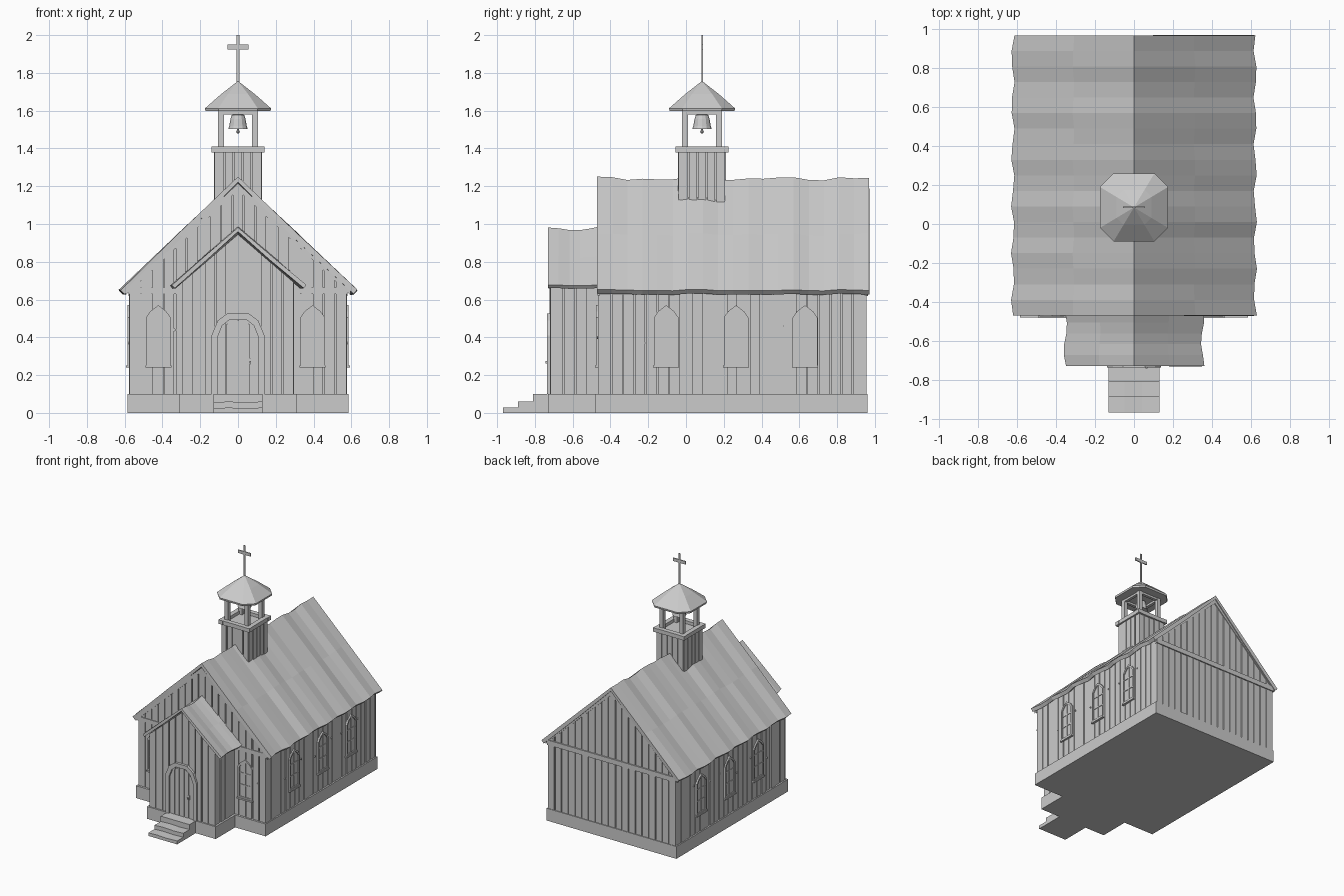
import bpy, bmesh, math, random
from mathutils import Matrix, Vector

if "Cube" in bpy.data.objects:
    bpy.data.objects.remove(bpy.data.objects["Cube"])

random.seed(4)
SLOPE, RIDGE = 0.59 / 0.63, 1.24          # main roof line
P_SLOPE, P_RIDGE = 0.31 / 0.36, 0.98      # porch roof line
BY = 0.085                                # belfry centre in y


def finish(name, bm, normals=True):
    if normals:
        bmesh.ops.recalc_face_normals(bm, faces=bm.faces)
    me = bpy.data.meshes.new(name)
    bm.to_mesh(me)
    bm.free()
    ob = bpy.data.objects.new(name, me)
    bpy.context.collection.objects.link(ob)
    return ob


def wall_frame(x, y, deg):
    """Wall space: u along the wall, v up, w outward."""
    return Matrix.Translation((x, y, 0)) @ Matrix.Rotation(math.radians(deg), 4, 'Z')


def add_prism(bm, M, pts, w0, w1):
    rings = [[bm.verts.new(M @ Vector((u, -w, v))) for u, v in pts] for w in (w0, w1)]
    bm.faces.new(rings[0])
    bm.faces.new(rings[1][::-1])
    n = len(pts)
    for i in range(n):
        j = (i + 1) % n
        bm.faces.new((rings[0][i], rings[1][i], rings[1][j], rings[0][j]))


def prism(name, M, pts, w0, w1):
    bm = bmesh.new()
    add_prism(bm, M, pts, w0, w1)
    return finish(name, bm)


def rect(u0, u1, v0, v1):
    return [(u0, v0), (u1, v0), (u1, v1), (u0, v1)]


def box(name, x0, x1, y0, y1, z0, z1):
    return prism(name, Matrix(), rect(x0, x1, z0, z1), -y0, -y1)


def lathe(name, rings, center):
    """Loft a list of (outline, z); a single-point outline makes a tip."""
    bm = bmesh.new()
    loops = [[bm.verts.new((center[0] + x, center[1] + y, z)) for x, y in o] for o, z in rings]
    for a, b in zip(loops, loops[1:]):
        n = len(a)
        for i in range(n):
            j = (i + 1) % n
            bm.faces.new((a[i], a[j], b[0]) if len(b) == 1 else (a[i], a[j], b[j], b[i]))
    for l in (loops[0], loops[-1]):
        if len(l) > 2:
            bm.faces.new(l)
    return finish(name, bm)


# Vertical boards with narrow gaps, cut to the roof line
def siding(name, M, u0, u1, v0, top, depth=0.01, width=0.062):
    bm = bmesh.new()
    n = max(1, round((u1 - u0) / width))
    step = (u1 - u0) / n
    for i in range(n):
        g = random.uniform(0.002, 0.005)
        a, b = u0 + i * step + g, u0 + (i + 1) * step - g
        if i == 0:
            a = u0
        if i == n - 1:
            b = u1
        pts = [(a, v0), (b, v0), (b, top(b))]
        if a < 0 < b:
            pts.append((0, top(0)))
        pts.append((a, top(a)))
        add_prism(bm, M, pts, -0.004, depth + random.uniform(-0.003, 0.002))
    return finish(name, bm)


def gable(ridge, slope, drop=0.035):
    return lambda u: ridge - drop - slope * abs(u)


# Uneven roof sheet over both slopes
def roof(name, half, y0, y1, eave, ridge, n, thick):
    bm = bmesh.new()
    rows = []
    for j in range(n + 1):
        y = y0 + (y1 - y0) * j / n
        dz = 0.007 * math.sin(14 * y + 1) + 0.006 * math.sin(25 * y)
        row = []
        for k in (-1, -0.5, 0, 0.5, 1):
            flat = 1 - abs(k)
            w = half + 0.009 * math.sin(25 * y + k) - 0.007
            z = ridge + (eave - ridge) * abs(k) + dz * (0.25 + 0.75 * flat)
            row.append(bm.verts.new((k * w, y, z + random.uniform(-0.003, 0.003))))
        rows.append(row)
    for a, b in zip(rows, rows[1:]):
        for i in range(4):
            bm.faces.new((a[i], a[i + 1], b[i + 1], b[i]))
    ob = finish(name, bm, False)
    m = ob.modifiers.new("thickness", 'SOLIDIFY')
    m.thickness, m.offset = thick, -1
    return ob


# Stone base
box("base", -0.585, 0.585, -0.48, 0.96, 0, 0.1)
box("porch_base", -0.31, 0.31, -0.73, -0.47, 0, 0.1)

# Wall cores
FRONT, BACK = wall_frame(0, -0.455, 0), wall_frame(0, 0.945, 180)
RIGHT, LEFT = wall_frame(0.565, 0, 90), wall_frame(-0.565, 0, -90)
PORCH = wall_frame(0, -0.71, 0)
main_top, porch_top = gable(RIDGE, SLOPE), gable(P_RIDGE, P_SLOPE)


def house(top, h):
    return [(-h, 0.1), (h, 0.1), (h, top(h)), (0, top(0)), (-h, top(h))]


prism("wall_core", FRONT, house(main_top, 0.565), 0, -1.4)
prism("porch_core", PORCH, house(porch_top, 0.285), 0, -0.26)

# Board siding
siding("front_boards", FRONT, -0.575, 0.575, 0.1, main_top)
siding("back_boards", BACK, -0.575, 0.575, 0.1, main_top)
siding("right_boards", RIGHT, -0.455, 0.945, 0.1, lambda u: 0.67)
siding("left_boards", LEFT, -0.945, 0.455, 0.1, lambda u: 0.67)
siding("porch_front_boards", PORCH, -0.295, 0.295, 0.1, porch_top)
for s, side in ((1, "right"), (-1, "left")):
    M = wall_frame(s * 0.285, -0.585, s * 90)
    siding("porch_boards_" + side, M, -0.125, 0.125, 0.1, lambda u: 0.69)

# Tie beams and gable edge trim
prism("back_beam", BACK, rect(-0.58, 0.58, 0.62, 0.66), 0, 0.018)
prism("front_beam", FRONT, rect(-0.58, 0.58, 0.63, 0.665), 0, 0.014)


def chevron(ridge, slope, half, d0, d1):
    f = lambda u, d: (u, ridge - d - slope * abs(u))
    return [f(-half, d1), f(0, d1), f(half, d1), f(half, d0), f(0, d0), f(-half, d0)]


prism("front_gable_trim", FRONT, chevron(RIDGE, SLOPE, 0.595, 0.025, 0.06), 0, 0.014)
prism("back_gable_trim", BACK, chevron(RIDGE, SLOPE, 0.595, 0.025, 0.06), 0, 0.016)

# Roofs
roof("main_roof", 0.63, -0.47, 0.97, 0.65, RIDGE, 18, 0.03)
roof("porch_roof", 0.36, -0.73, -0.45, 0.675, P_RIDGE - 0.002, 5, 0.022)


# Pointed windows with frame, bars and sill
def arch(c, w, z0, z1, zt):
    m = z1 + (zt - z1) * 0.5
    return [(c - w, z0), (c + w, z0), (c + w, z1), (c + w * 0.65, m), (c, zt), (c - w * 0.65, m), (c - w, z1)]


def frame_ring(bm, M, outer, inner, w0, w1):
    n = len(outer)
    for i in range(n):
        j = (i + 1) % n
        add_prism(bm, M, [outer[i], outer[j], inner[j], inner[i]], w0, w1)


def window(name, M, c):
    outer, inner = arch(c, 0.065, 0.25, 0.505, 0.57), arch(c, 0.051, 0.264, 0.5, 0.552)
    prism(name + "_glass", M, inner, 0, 0.0135)
    bm = bmesh.new()
    frame_ring(bm, M, outer, inner, 0, 0.021)
    add_prism(bm, M, rect(c - 0.005, c + 0.005, 0.264, 0.55), 0, 0.018)
    for z in (0.355, 0.45):
        add_prism(bm, M, rect(c - 0.051, c + 0.051, z, z + 0.009), 0, 0.018)
    add_prism(bm, M, rect(c - 0.069, c + 0.069, 0.24, 0.252), 0, 0.027)
    finish(name + "_frame", bm)


for i, y in enumerate((-0.105, 0.265, 0.63)):
    window(f"right_window_{i}", RIGHT, y)
    window(f"left_window_{i}", LEFT, -y)
window("front_window_left", FRONT, -0.422)
window("front_window_right", FRONT, 0.395)


# Small wood knots on the boards
bm = bmesh.new()
KNOTS = [(-0.22, 0.37), (-0.01, 0.45), (0.17, 0.4), (0.38, 0.47), (0.51, 0.46), (0.72, 0.5)]
for M, spots in ((RIGHT, KNOTS), (LEFT, [(-u, v) for u, v in KNOTS]), (FRONT, [(-0.335, 0.44), (0.5, 0.4)])):
    for u, v in spots:
        add_prism(bm, M, [(u - 0.008, v), (u, v - 0.008), (u + 0.008, v), (u, v + 0.008)], 0, 0.015)
finish("knots", bm)


# Arched door with boards, frame and handle
def door_arch(w, z1, z2, zt, z0=0.1):
    half = [(w, z0), (w, z1), (w * 0.77, z2), (w * 0.4, zt)]
    return half + [(-u, v) for u, v in reversed(half)]


opening = door_arch(0.108, 0.4, 0.462, 0.495)
bm = bmesh.new()
for k in range(5):
    a, b = -0.105 + k * 0.042 + 0.002, -0.105 + (k + 1) * 0.042 - 0.002
    h = lambda u: 0.49 - 7.5 * max(0, abs(u) - 0.03) ** 1.0 * abs(u) * 1.5
    add_prism(bm, PORCH, [(a, 0.1), (b, 0.1), (b, h(b)), (a, h(a))], 0, 0.014)
finish("door", bm)
bm = bmesh.new()
outer = door_arch(0.14, 0.41, 0.488, 0.527)
frame_ring(bm, PORCH, outer[:], opening, 0, 0.027)
finish("door_frame", bm)
prism("door_plate", PORCH, rect(0.056, 0.074, 0.255, 0.29), 0.01, 0.02)
prism("door_handle", PORCH, rect(0.06, 0.07, 0.262, 0.274), 0.01, 0.034)

# Worn steps
for i, (y, z) in enumerate(((-0.97, 0.028), (-0.89, 0.06), (-0.81, 0.1))):
    j = random.uniform(-0.004, 0.0)
    prism(f"step_{i}", Matrix(), [(-0.13, 0), (0.13, 0), (0.13, z), (0.04, z + j), (-0.05, z), (-0.13, z + j)], -y, 0.72)

# Bell tower: boarded base, rim, posts and lintels
box("tower_core", -0.115, 0.115, BY - 0.115, BY + 0.115, 1.08, 1.385)
for k in range(4):
    M = wall_frame(0, BY, k * 90)
    siding(f"tower_boards_{k}", M @ Matrix.Translation((0, -0.115, 0)), -0.12, 0.12, 1.08, lambda u: 1.385, width=0.05)
    prism(f"tower_rim_{k}", M, rect(-0.14, 0.14, 1.378, 1.41), 0.1, 0.138)
    prism(f"post_{k}", M, rect(-0.106, -0.074, 1.38, 1.605), 0.074, 0.106)
    prism(f"lintel_{k}", M, rect(-0.1, 0.1, 1.58, 1.605), 0.078, 0.102)


# Belfry roof: rounded-square pyramid
def octo(h, c=0.6):
    q = [(h, -h * c), (h, h * c), (h * c, h), (-h * c, h)]
    return q + [(-x, -y) for x, y in q]


lathe("belfry_roof", [(octo(0.172), 1.597), (octo(0.175), 1.612), (octo(0.09), 1.687), ([(0, 0)], 1.757)], (0, BY))


# Bell and clapper
def circle(r, n=12):
    return [(r * math.cos(2 * math.pi * i / n), r * math.sin(2 * math.pi * i / n)) for i in range(n)]


bell = [(0.043, 1.505), (0.052, 1.502), (0.046, 1.52), (0.04, 1.555), (0.033, 1.577), (0.012, 1.583), (0.008, 1.61)]
lathe("bell", [(circle(r), z) for r, z in bell], (0, BY))
lathe("clapper", [(circle(r, 8), z) for r, z in ((0.005, 1.478), (0.01, 1.488), (0.005, 1.498), (0.004, 1.51))], (0, BY))

# Cross
box("cross_upright", -0.007, 0.007, BY - 0.004, BY + 0.004, 1.74, 2.0)
box("cross_arm", -0.056, 0.056, BY - 0.004, BY + 0.004, 1.925, 1.95)
